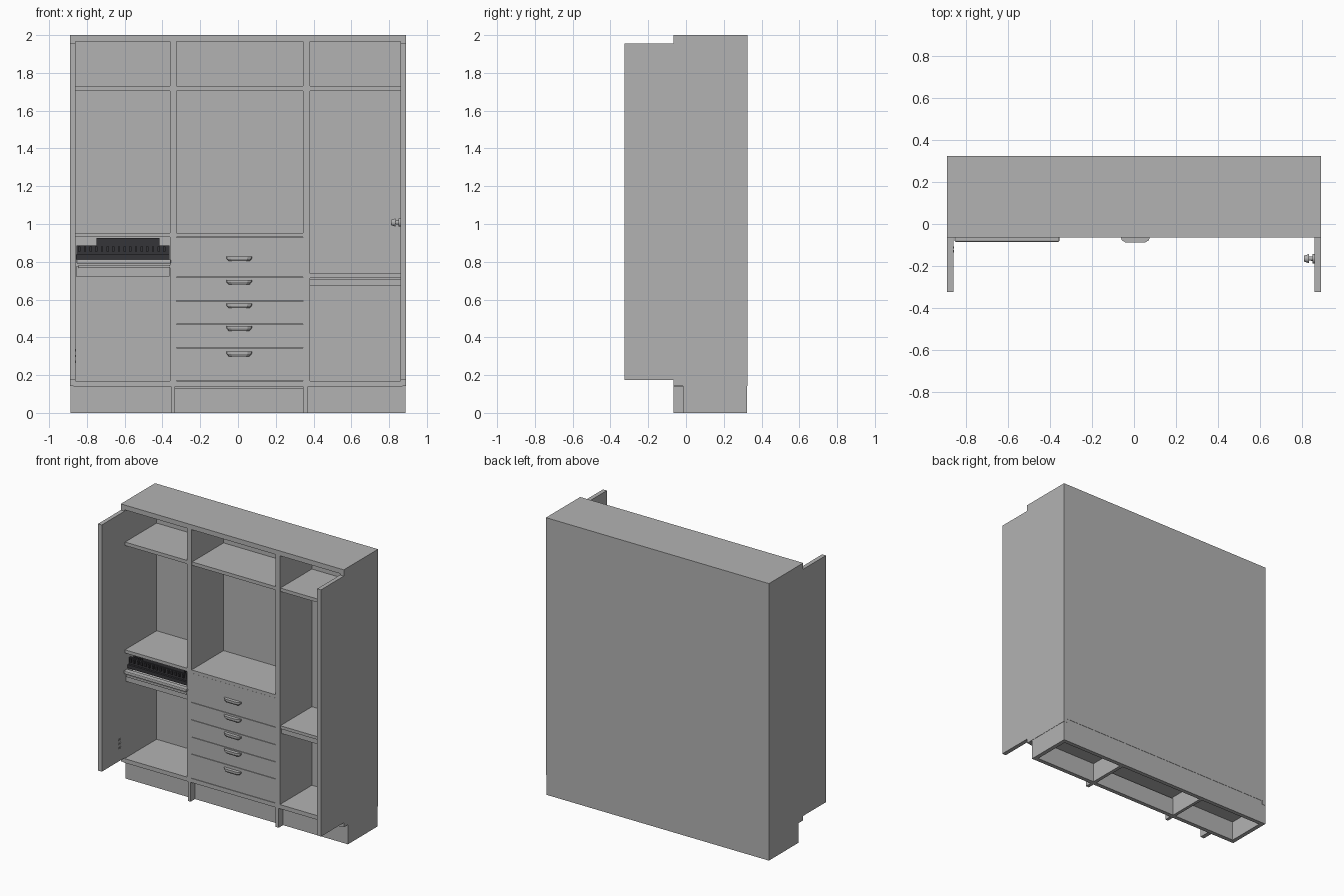
import bpy, bmesh, math

if "Cube" in bpy.data.objects:
    bpy.data.objects.remove(bpy.data.objects["Cube"])

def material(name, rgb):
    m = bpy.data.materials.new(name)
    m.diffuse_color = (*rgb, 1)
    m.use_nodes = True
    m.node_tree.nodes["Principled BSDF"].inputs["Base Color"].default_value = m.diffuse_color
    return m

GREY = material("cabinet_grey", (0.45, 0.45, 0.45))
DARK = material("rack_charcoal", (0.036, 0.035, 0.04))

def finish(name, bm, mat, bevel=0):
    bmesh.ops.recalc_face_normals(bm, faces=bm.faces)
    me = bpy.data.meshes.new(name)
    bm.to_mesh(me)
    bm.free()
    me.materials.append(mat)
    ob = bpy.data.objects.new(name, me)
    bpy.context.collection.objects.link(ob)
    if bevel:
        b = ob.modifiers.new("bevel", 'BEVEL')
        b.width, b.segments = bevel, 2
    return ob

def box(name, x0, x1, y0, y1, z0, z1, mat=GREY, bevel=0):
    bm = bmesh.new()
    bmesh.ops.create_cube(bm, size=1)
    for v in bm.verts:
        v.co = ((x0 + x1) / 2 + v.co.x * (x1 - x0),
                (y0 + y1) / 2 + v.co.y * (y1 - y0),
                (z0 + z1) / 2 + v.co.z * (z1 - z0))
    return finish(name, bm, mat, bevel)

F, B = -0.065, 0.325          # carcass front and back
BI = 0.30                     # front of the back panel
LEFT, MID, RIGHT = (-0.86, -0.36), (-0.325, 0.345), (0.38, 0.86)

# Carcass
box("top_cap", -0.89, 0.89, F, B, 1.965, 2.0)
box("back_panel", -0.86, 0.86, BI, B, 0.17, 1.965)
box("floor_board", -0.87, 0.87, F, B - 0.002, 0.14, 0.17)
for s, side in ((-1, "left"), (1, "right")):
    xs = sorted((s * 0.86, s * 0.89))
    box(side + "_side_panel", *xs, F, B, 0.143, 1.965)
    box(side + "_open_door", *xs, -0.325, F, 0.175, 1.955)
    bx = sorted((s * 0.858, s * 0.888))
    box(side + "_plinth_end", *bx, -0.015, B - 0.002, 0, 0.145)
box("left_divider", -0.36, -0.325, F, BI, 0.17, 1.965)
box("right_divider", 0.345, 0.38, F, BI, 0.17, 1.965)

# Hollow plinth with cross walls that run forward as feet
box("plinth_back", -0.858, 0.858, 0.293, B - 0.002, 0, 0.14)
box("plinth_front_left", -0.858, -0.355, -0.015, 0.015, 0, 0.14)
box("plinth_front_middle", -0.333, 0.345, -0.015, 0.015, 0, 0.128)
box("plinth_front_right", 0.37, 0.858, -0.015, 0.015, 0, 0.14)
box("plinth_foot_left", -0.355, -0.333, F, 0.293, 0, 0.14)
box("plinth_foot_right", 0.345, 0.37, F, 0.293, 0, 0.14)

# Upper shelves
for n, (x0, x1) in (("left", LEFT), ("middle", MID), ("right", RIGHT)):
    box(n + "_upper_shelf", x0, x1, F + 0.006, BI, 1.705, 1.73)

# Lower shelves
box("left_shelf", *LEFT, F + 0.005, BI, 0.93, 0.953)
box("middle_shelf", *MID, F, BI, 0.93, 0.953)
box("right_shelf", *RIGHT, F + 0.005, BI, 0.715, 0.737)
box("right_shelf_apron", *RIGHT, F + 0.02, BI, 0.675, 0.708)

# Drawers with pulls
def pull(name, cx, z):
    bm = bmesh.new()
    rings = []
    for zz, k in ((z + 0.012, 1.0), (z, 0.98), (z - 0.013, 0.8)):
        plan = [(-0.068, 0), (-0.065, -0.012), (-0.045, -0.024),
                (0.045, -0.024), (0.065, -0.012), (0.068, 0)]
        rings.append([bm.verts.new((cx + x * k, F + y * (1 if k > 0.9 else 0.7), zz))
                      for x, y in plan])
    for a, b in zip(rings, rings[1:]):
        for i in range(6):
            j = (i + 1) % 6
            bm.faces.new((a[i], a[j], b[j], b[i]))
    bm.faces.new(rings[0])
    bm.faces.new(rings[-1])
    finish(name, bm, GREY)

edges = (0.17, 0.345, 0.468, 0.592, 0.718, 0.93)
for i, hz in enumerate((0.312, 0.447, 0.567, 0.692, 0.816)):
    box(f"drawer_{i + 1}", *MID, F + 0.001, 0.28, edges[i] + 0.002, edges[i + 1] - 0.001)
    pull(f"drawer_pull_{i + 1}", 0.006, hz)

# Pull-out rack in the left bay
box("rack_front_bar", -0.855, -0.355, -0.085, -0.045, 0.79, 0.813, GREY, 0.006)
box("rack_lower_bar", -0.845, -0.36, -0.075, -0.045, 0.767, 0.784, GREY, 0.004)
box("rack_tray", -0.858, -0.362, -0.05, BI, 0.722, 0.775)
box("rack_hanging_panel", -0.855, -0.362, -0.02, -0.005, 0.805, 0.885, DARK)
box("rack_upper_panel", -0.75, -0.415, -0.015, -0.005, 0.885, 0.925, DARK)
box("rack_rail", -0.858, -0.362, -0.035, -0.02, 0.813, 0.838, DARK)
for i in range(16):
    x = -0.84 + i * 0.03
    box(f"rack_rod_{i + 1}", x - 0.006, x + 0.006, -0.03, 0.27, 0.855, 0.88, DARK)

# Door knob on the inside of the right door
def knob_part(name, x0, x1, r0, r1):
    bm = bmesh.new()
    bmesh.ops.create_cone(bm, cap_ends=True, segments=14, radius1=r0, radius2=r1, depth=x1 - x0)
    for v in bm.verts:
        x, y, z = v.co
        v.co = ((x0 + x1) / 2 + z, -0.165 + y, 1.008 + x)
    finish(name, bm, GREY)

knob_part("knob_plate", 0.85, 0.862, 0.022, 0.022)
knob_part("knob_stem", 0.832, 0.851, 0.009, 0.011)
knob_part("knob_head", 0.81, 0.834, 0.014, 0.022)

# Small slots on the inside of the left door
for r in range(3):
    for c in range(2):
        y, z = -0.135 + c * 0.018, 0.265 + r * 0.03
        box(f"door_slot_{r}_{c}", -0.861, -0.857, y, y + 0.01, z, z + 0.012)
